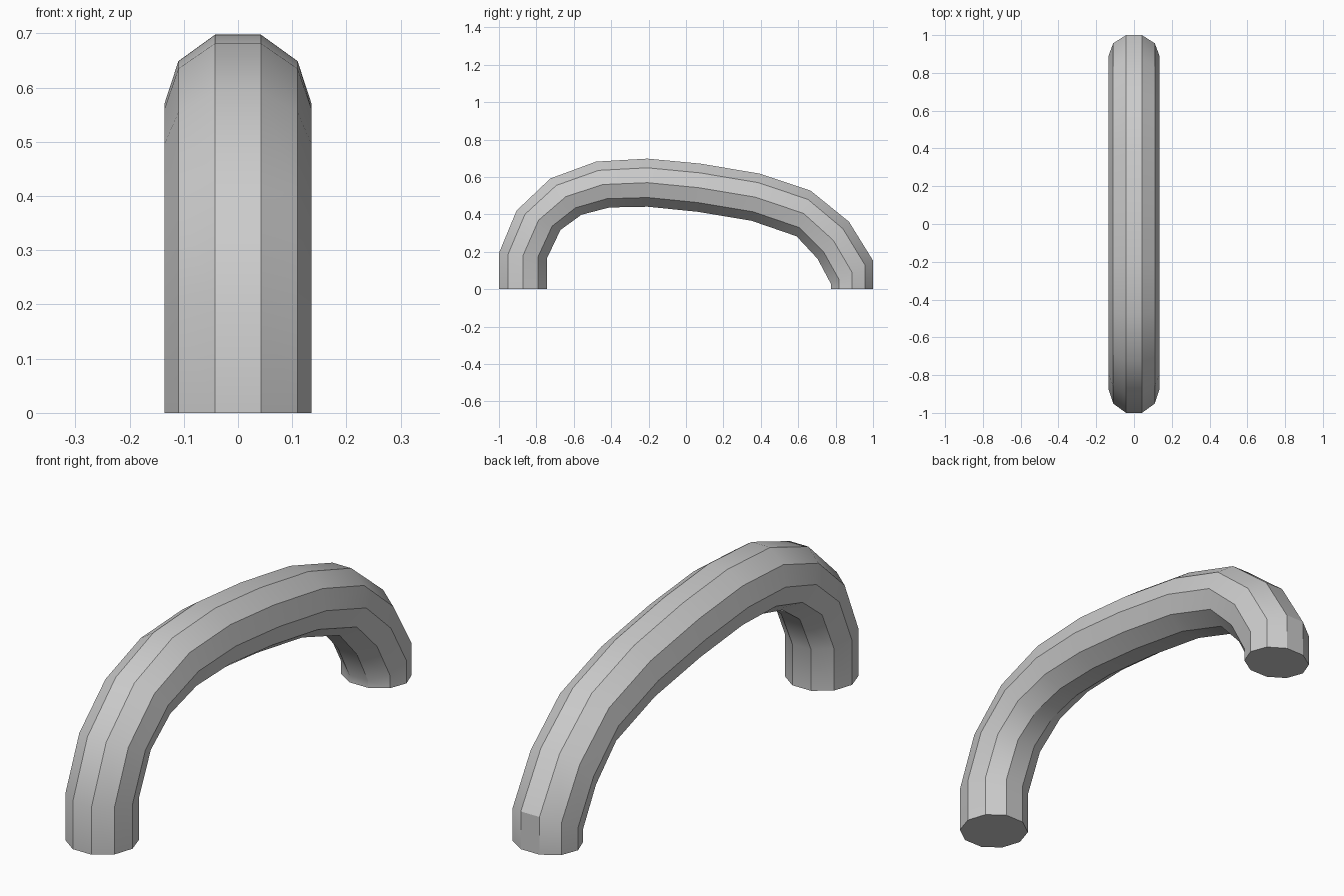
import bpy, bmesh, math
from mathutils import Vector

if "Cube" in bpy.data.objects:
    bpy.data.objects.remove(bpy.data.objects["Cube"])

SIDES, RADIUS = 10, 0.136

# Outer and inner (y, z) edge of each ring along the arch, foot to foot
rings = [
    ((-1.0, 0.0), (-0.742, 0.0)),
    ((-1.0, 0.193), (-0.742, 0.168)),
    ((-0.906, 0.42), (-0.671, 0.317)),
    ((-0.725, 0.592), (-0.559, 0.398)),
    ((-0.481, 0.682), (-0.409, 0.437)),
    ((-0.206, 0.698), (-0.206, 0.441)),
    ((0.078, 0.671), (0.061, 0.414)),
    ((0.393, 0.618), (0.35, 0.366)),
    ((0.666, 0.527), (0.591, 0.283)),
    ((0.871, 0.361), (0.703, 0.163)),
    ((1.0, 0.153), (0.774, 0.03)),
    ((1.0, 0.0), (0.774, 0.0)),
]

# Ten-sided tube swept along the arch
bm = bmesh.new()
loops = []
for outer, inner in rings:
    o, i = Vector((0, *outer)), Vector((0, *inner))
    centre, half = (o + i) / 2, (o - i) / 2 / math.sin(math.radians(72))
    loop = []
    for k in range(SIDES):
        a = 2 * math.pi * k / SIDES
        p = centre + half * math.sin(a)
        p.x = RADIUS * math.cos(a)
        loop.append(bm.verts.new(p))
    loops.append(loop)
for a, b in zip(loops, loops[1:]):
    for k in range(SIDES):
        n = (k + 1) % SIDES
        bm.faces.new((a[k], a[n], b[n], b[k]))

# Flat foot caps
bm.faces.new(loops[0])
bm.faces.new(loops[-1])
bmesh.ops.recalc_face_normals(bm, faces=bm.faces)

mesh = bpy.data.meshes.new("arched_handle")
bm.to_mesh(mesh)
bm.free()
handle = bpy.data.objects.new("arched_handle", mesh)
bpy.context.collection.objects.link(handle)
bpy.context.view_layer.objects.active = handle
handle.select_set(True)
bpy.ops.object.shade_smooth_by_angle(angle=math.radians(30))
